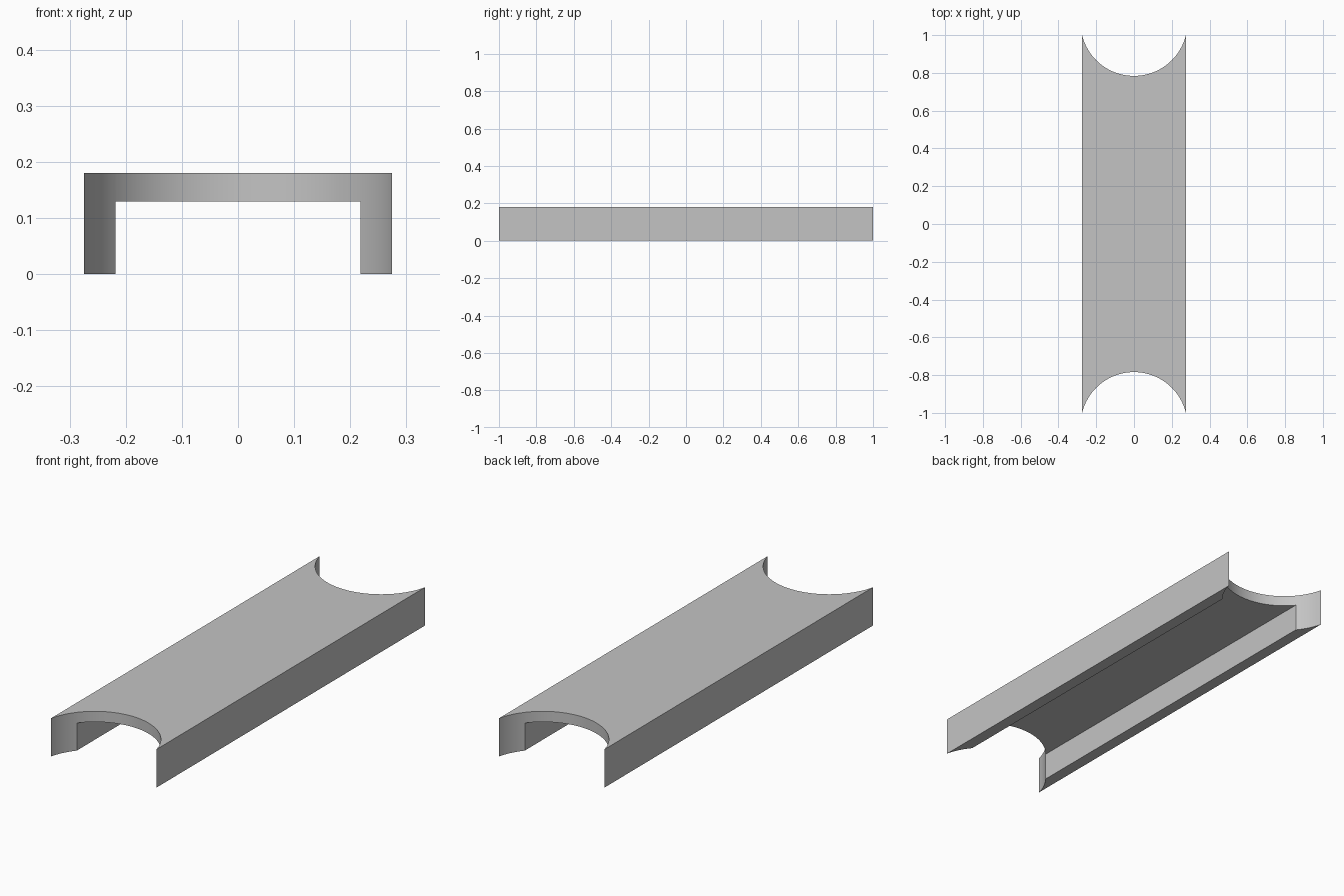
import bpy, bmesh, math

cube = bpy.data.objects.get("Cube")
if cube:
    bpy.data.objects.remove(cube, do_unlink=True)

HALF_W, INNER_W = 0.2745, 0.2185      # outer and inner half widths
TOP, UNDER = 0.18, 0.13               # top and underside of the web
SAG = 0.216                           # depth of the round end notches
RADIUS = (HALF_W ** 2 + SAG ** 2) / (2 * SAG)
SEGMENTS = 64

# Plain grey material
grey = bpy.data.materials.new("plain grey")
grey.use_nodes = True
colour = (0.55, 0.55, 0.55, 1)
grey.diffuse_color = colour
grey.node_tree.nodes["Principled BSDF"].inputs["Base Color"].default_value = colour


def end_y(x):
    """Distance of the notched end from the middle."""
    return 1 - SAG + RADIUS - math.sqrt(RADIUS ** 2 - x ** 2)


# Stations across the width, evenly spaced around the notch arc
sweep = math.asin(HALF_W / RADIUS)
stations = [RADIUS * math.sin(sweep * (2 * i / SEGMENTS - 1)) for i in range(SEGMENTS + 1)]
stations = sorted(stations + [-INNER_W, INNER_W])

# Channel section: a web with a flange under each side
bm = bmesh.new()


def section_quad(x0, x1, z0, z1):
    bm.faces.new([bm.verts.new((x, -1, z))
                  for x, z in ((x0, z0), (x1, z0), (x1, z1), (x0, z1))])


for x0, x1 in zip(stations, stations[1:]):
    section_quad(x0, x1, UNDER, TOP)
    if abs(x0 + x1) / 2 > INNER_W:
        section_quad(x0, x1, 0, UNDER)
bmesh.ops.remove_doubles(bm, verts=bm.verts, dist=1e-5)

# Sweep the section along the length and shape both ends to the arc
swept = bmesh.ops.extrude_face_region(bm, geom=bm.faces[:], use_keep_orig=True)
for v in swept["geom"]:
    if isinstance(v, bmesh.types.BMVert):
        v.co.y = 1
for v in bm.verts:
    v.co.y *= end_y(v.co.x)
bmesh.ops.recalc_face_normals(bm, faces=bm.faces)
bmesh.ops.dissolve_limit(bm, angle_limit=math.radians(0.3),
                         verts=bm.verts, edges=bm.edges)

mesh = bpy.data.meshes.new("notched_channel")
bm.to_mesh(mesh)
bm.free()
mesh.materials.append(grey)
channel = bpy.data.objects.new("notched_channel", mesh)
bpy.context.collection.objects.link(channel)

# Smooth arcs, sharp corners
bpy.ops.object.select_all(action='DESELECT')
channel.select_set(True)
bpy.context.view_layer.objects.active = channel
bpy.ops.object.shade_smooth_by_angle(angle=math.radians(30))
